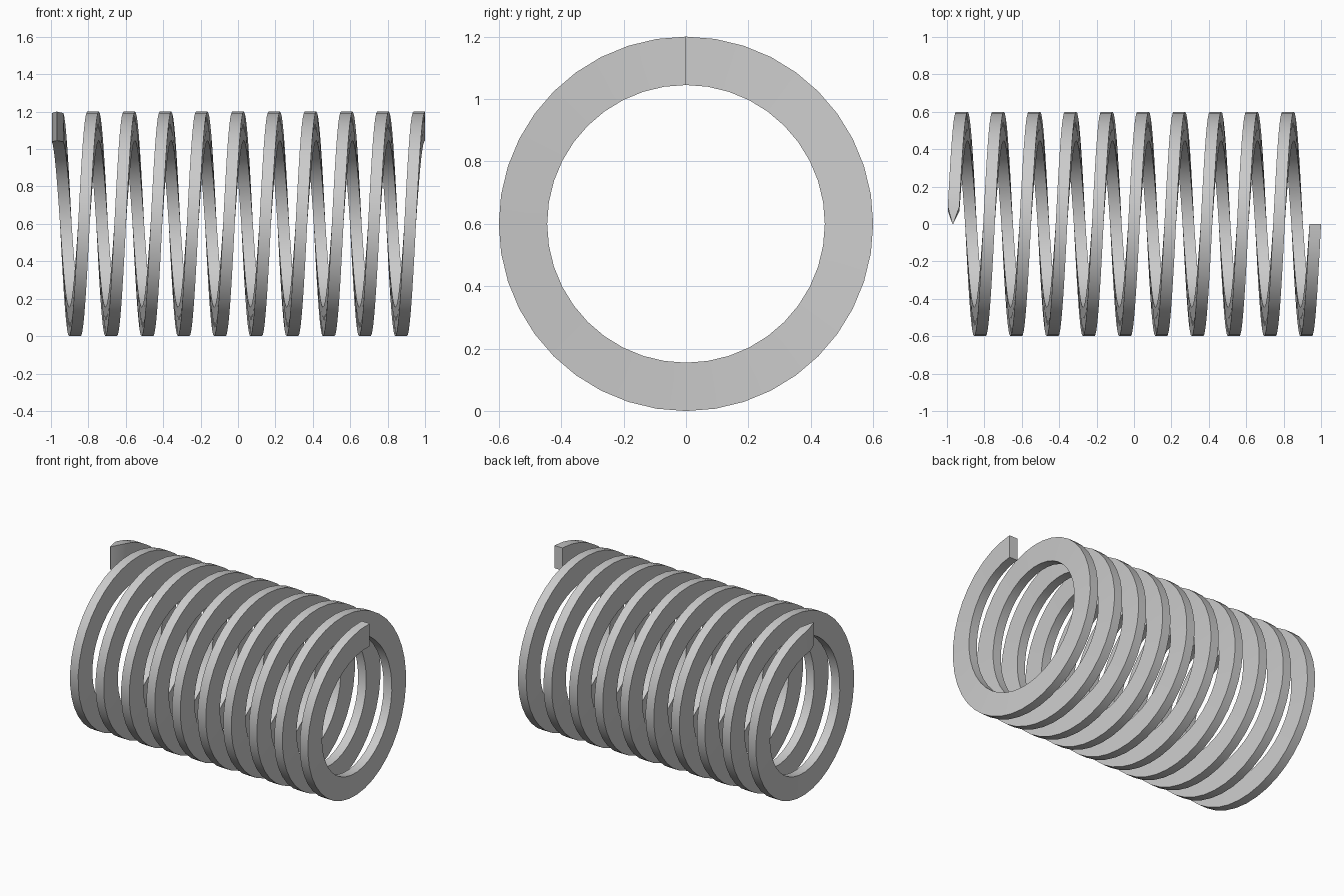
import bpy, bmesh, math

if "Cube" in bpy.data.objects:
    bpy.data.objects.remove(bpy.data.objects["Cube"])

TURNS, STEPS = 10, 40            # coil turns, segments per turn
R_OUT, R_IN, HALF = 0.6, 0.445, 0.031
X0, X1, ZC = -0.969, 0.969, 0.6

bm = bmesh.new()


def section(angle, half):
    """Rectangular wire section at a given angle along the coil."""
    x = X0 + (X1 - X0) * angle / (TURNS * 2 * math.pi)
    return [bm.verts.new((x + dx, r * math.sin(angle), ZC + r * math.cos(angle)))
            for r, dx in ((R_IN, -half), (R_OUT, -half), (R_OUT, half), (R_IN, half))]


# Wire swept around the x axis; the first section narrows to a chisel tip
n = TURNS * STEPS
rings = []
for i in range(n + 1):
    a = 2 * math.pi * i / STEPS
    rings.append(section(a, HALF if i else 0.002))
for a, b in zip(rings, rings[1:]):
    for k in range(4):
        m = (k + 1) % 4
        bm.faces.new((a[k], a[m], b[m], b[k]))

# End caps
bm.faces.new(rings[0])
bm.faces.new(rings[-1])
bmesh.ops.recalc_face_normals(bm, faces=bm.faces)

mesh = bpy.data.meshes.new("coil_spring")
bm.to_mesh(mesh)
bm.free()
spring = bpy.data.objects.new("coil_spring", mesh)
bpy.context.collection.objects.link(spring)
bpy.context.view_layer.objects.active = spring
spring.select_set(True)
bpy.ops.object.shade_smooth_by_angle(angle=math.radians(30))
